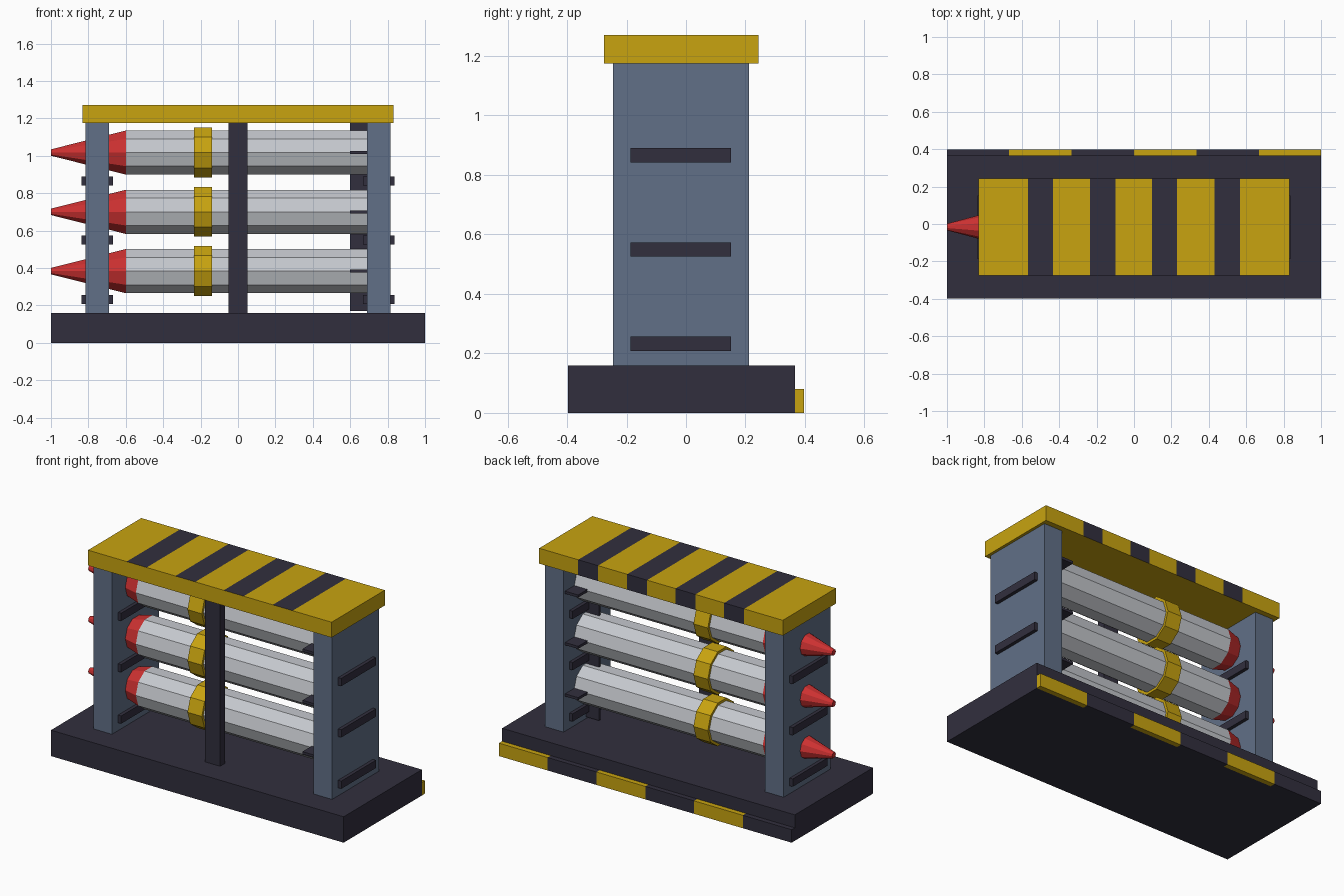
import bpy, bmesh, math
from mathutils import Matrix, Vector

if "Cube" in bpy.data.objects:
    bpy.data.objects.remove(bpy.data.objects["Cube"], do_unlink=True)


def material(name, rgb):
    m = bpy.data.materials.new(name)
    m.use_nodes = True
    m.diffuse_color = (*rgb, 1)
    m.node_tree.nodes["Principled BSDF"].inputs["Base Color"].default_value = (*rgb, 1)
    return m


YELLOW = material("hazard yellow", (0.58, 0.37, 0.005))
DARK = material("dark charcoal", (0.031, 0.028, 0.048))
STEEL = material("blue steel", (0.119, 0.162, 0.242))
RED = material("warning red", (0.6, 0.03, 0.03))
GREY = material("light grey", (0.56, 0.58, 0.615))

MID_Y = -0.016          # depth centre of the rack
RACK_BOTTOM, RACK_TOP = 0.16, 1.175


def finish(bm, name, *mats):
    mesh = bpy.data.meshes.new(name)
    bm.to_mesh(mesh)
    bm.free()
    for m in mats:
        mesh.materials.append(m)
    obj = bpy.data.objects.new(name, mesh)
    bpy.context.collection.objects.link(obj)
    return obj


def box_mesh(x, y, z):
    """Box from three (low, high) ranges."""
    bm = bmesh.new()
    bmesh.ops.create_cube(bm, size=1)
    for v in bm.verts:
        v.co = Vector([(lo + hi) / 2 + c * (hi - lo) for c, (lo, hi) in zip(v.co, (x, y, z))])
    return bm


def box(name, mat, x, y, z):
    return finish(box_mesh(x, y, z), name, mat)


def striped_box(name, base, stripe, x, y, z, stripes, rule):
    """Box cut along x, with stripe colour where the rule accepts the face."""
    bm = box_mesh(x, y, z)
    for cut in [c for s in stripes for c in s]:
        if x[0] < cut < x[1]:
            bmesh.ops.bisect_plane(bm, geom=bm.verts[:] + bm.edges[:] + bm.faces[:],
                                   plane_co=(cut, 0, 0), plane_no=(1, 0, 0))
    bm.normal_update()
    for f in bm.faces:
        cx = f.calc_center_median().x
        if rule(f.normal) and any(a < cx <= b for a, b in stripes):
            f.material_index = 1
    return finish(bm, name, base, stripe)


def tube(name, mat, x_back, x_front, r_back, r_front, z):
    """Ten-sided solid lying along x, from its back to its front end."""
    bm = bmesh.new()
    bmesh.ops.create_cone(bm, cap_ends=True, segments=10, radius1=r_back,
                          radius2=r_front, depth=x_back - x_front)
    place = Matrix.Translation(((x_back + x_front) / 2, MID_Y, z))
    bm.transform(place @ Matrix.Rotation(-math.pi / 2, 4, "Y"))
    return finish(bm, name, mat)


# Base with hazard strip along the back
box("base", DARK, (-1, 1), (-0.397, 0.366), (0, RACK_BOTTOM))
striped_box("rear_hazard_strip", DARK, YELLOW, (-1, 1), (0.366, 0.397), (0, 0.08),
            [(-0.667, -0.333), (0, 0.333), (0.667, 1)], lambda n: True)

# Roof with stripes on its top and back
striped_box("roof", YELLOW, DARK, (-0.832, 0.832), (-0.275, 0.244), (RACK_TOP, 1.27),
            [(c - 0.068, c + 0.068) for c in (-0.5, -0.167, 0.163, 0.498)],
            lambda n: n.z > 0.5 or n.y > 0.5)

# End panels with through brackets
for side, s in (("right", -1), ("left", 1)):
    c = s * 0.752
    box(side + "_end_panel", STEEL, (c - 0.063, c + 0.063), (-0.246, 0.211),
        (RACK_BOTTOM, RACK_TOP))
    for i in range(3):
        z = 0.232 + i * 0.317
        box(f"{side}_bracket_{i + 1}", DARK, (c - 0.084, c + 0.084), (-0.186, 0.152),
            (z - 0.024, z + 0.024))

# Front centre post
box("front_post", DARK, (-0.052, 0.05), (-0.246, -0.196), (RACK_BOTTOM, RACK_TOP))

# Three stacked rockets with nose, band and crossed fins
for i in range(3):
    z = 0.383 + i * 0.317
    n = i + 1
    tube(f"rocket_body_{n}", GREY, 0.72, -0.6, 0.124, 0.124, z)
    tube(f"rocket_nose_{n}", RED, -0.6, -1, 0.124, 0.018, z)
    tube(f"rocket_band_{n}", YELLOW, -0.138, -0.236, 0.14, 0.14, z)
    reach, half = 0.212, 0.008
    top = min(z + reach, RACK_TOP)
    box(f"vertical_fins_{n}", DARK, (0.6, 0.74), (MID_Y - half, MID_Y + half), (z - reach, top))
    box(f"side_fins_{n}", DARK, (0.6, 0.74), (MID_Y - reach, MID_Y + reach), (z - half, z + half))
